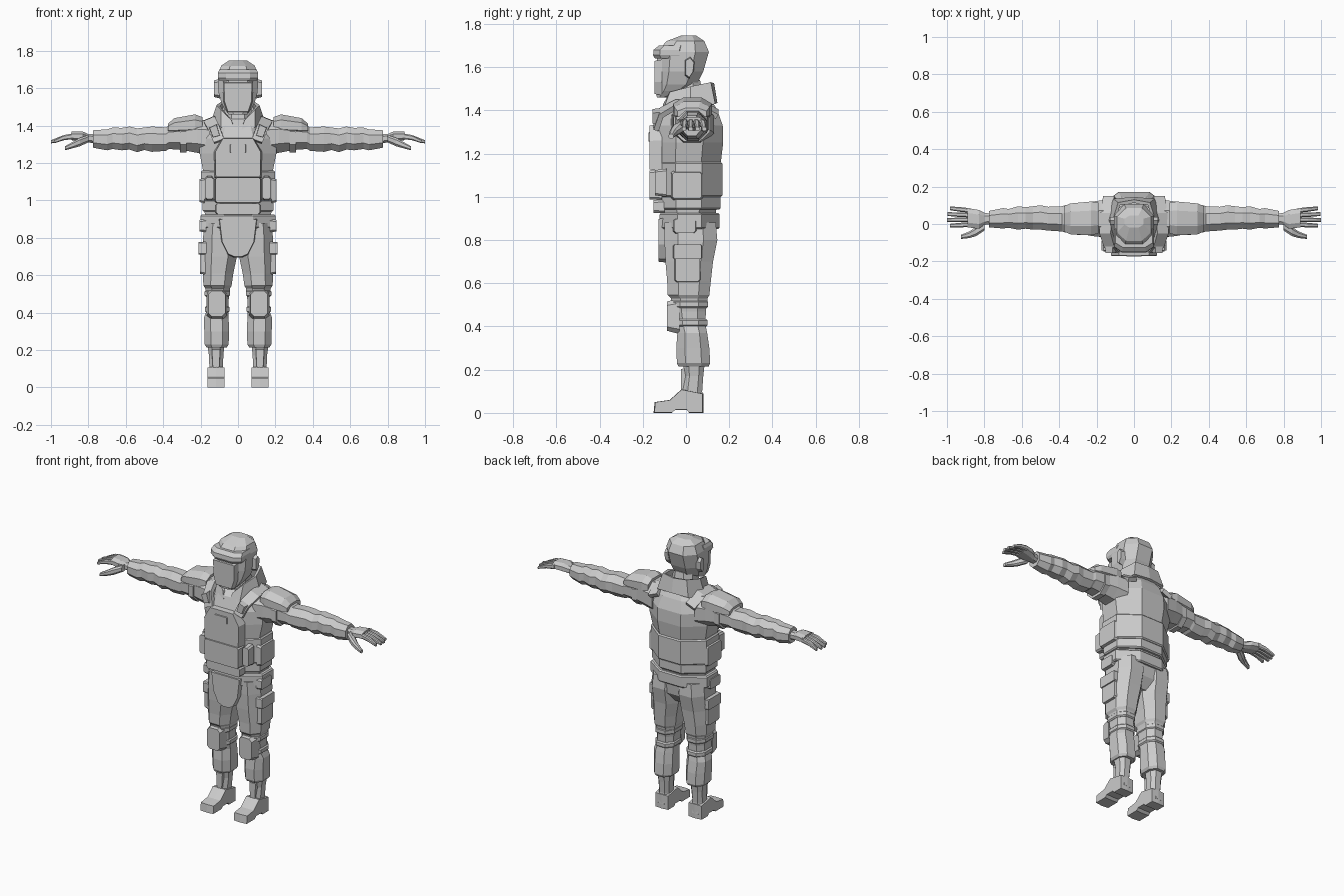
import bpy, bmesh
from mathutils import Vector

cloth = bpy.data.materials.new("plain grey")
cloth.diffuse_color = (0.6, 0.6, 0.6, 1)


def finish(name, bm, mirror=False, solid=0):
    bmesh.ops.recalc_face_normals(bm, faces=bm.faces)
    me = bpy.data.meshes.new(name)
    bm.to_mesh(me)
    bm.free()
    me.materials.append(cloth)
    ob = bpy.data.objects.new(name, me)
    bpy.context.collection.objects.link(ob)
    if mirror:
        m = ob.modifiers.new("mirror", 'MIRROR')
        m.use_clip = True
    if solid:
        s = ob.modifiers.new("thickness", 'SOLIDIFY')
        s.thickness = solid
        s.offset = -1
    return ob


def place(axis, t, a, b):
    """Point at t along the axis; a and b are the other two coordinates in order."""
    return {'x': (t, a, b), 'y': (a, t, b), 'z': (a, b, t)}[axis]


def loft(name, axis, rings, cut=0.28, mirror=False):
    """Chamfered-rectangle sections: (t, a0, a1, b0, b1)."""
    bm = bmesh.new()
    loops = []
    for t, a0, a1, b0, b1 in rings:
        c, d = (a1 - a0) * cut, (b1 - b0) * cut
        pts = [(a0 + c, b0), (a1 - c, b0), (a1, b0 + d), (a1, b1 - d),
               (a1 - c, b1), (a0 + c, b1), (a0, b1 - d), (a0, b0 + d)]
        loops.append([bm.verts.new(place(axis, t, a, b)) for a, b in pts])
    for p, q in zip(loops, loops[1:]):
        for i in range(8):
            j = (i + 1) % 8
            bm.faces.new((p[i], p[j], q[j], q[i]))
    bm.faces.new(loops[0])
    bm.faces.new(loops[-1])
    return finish(name, bm, mirror)


def band(name, z0, z1, box, cut=0.28, mirror=False):
    """Strap or belt with slightly bevelled edges."""
    x0, x1, y0, y1 = box
    e = 0.007
    inner = (x0 + e, x1 - e, y0 + e, y1 - e)
    return loft(name, 'z', [(z0, *inner), (z0 + e, *box), (z1 - e, *box), (z1, *inner)],
                cut, mirror)


def plate(name, axis, pts, lo, hi, mirror=False, taper=0.9):
    """Outline extruded from lo to hi, the hi face drawn in a little."""
    bm = bmesh.new()
    ca = sum(p[0] for p in pts) / len(pts)
    cb = sum(p[1] for p in pts) / len(pts)
    p = [bm.verts.new(place(axis, lo, a, b)) for a, b in pts]
    q = [bm.verts.new(place(axis, hi, ca + (a - ca) * taper, cb + (b - cb) * taper))
         for a, b in pts]
    for i in range(len(pts)):
        j = (i + 1) % len(pts)
        bm.faces.new((p[i], p[j], q[j], q[i]))
    bm.faces.new(p)
    bm.faces.new(q)
    return finish(name, bm, mirror)


def rect(a0, a1, b0, b1, c=0.01):
    return [(a0 + c, b0), (a1 - c, b0), (a1, b0 + c), (a1, b1 - c),
            (a1 - c, b1), (a0 + c, b1), (a0, b1 - c), (a0, b0 + c)]


def strip(name, top, bottom, solid):
    """Sheet between two edges, thickened and mirrored."""
    bm = bmesh.new()
    a = [bm.verts.new(p) for p in top]
    b = [bm.verts.new(p) for p in bottom]
    for i in range(len(a) - 1):
        bm.faces.new((a[i], b[i], b[i + 1], a[i + 1]))
    return finish(name, bm, True, solid)


# Head, brow band, face mask and ears
loft("head", 'z', [(1.46, -.05, .05, -.135, -.09), (1.49, -.072, .072, -.138, 0),
                   (1.52, -.088, .088, -.138, .05), (1.58, -.105, .105, -.135, .08),
                   (1.67, -.108, .108, -.135, .106), (1.72, -.09, .09, -.09, .085),
                   (1.747, -.05, .05, -.02, .045)], 0.26)
loft("brow_band", 'z', [(1.64, -.1, .1, -.144, 0), (1.655, -.108, .108, -.152, 0),
                        (1.68, -.108, .108, -.15, 0), (1.70, -.1, .1, -.125, 0)], 0.2)
plate("face_mask", 'y', [(-.058, 1.47), (.058, 1.47), (.078, 1.53), (.08, 1.635),
                         (-.08, 1.635), (-.078, 1.53)], -.11, -.145, taper=.93)
plate("ear", 'x', [(-.005, 1.56), (.015, 1.545), (.035, 1.575), (.04, 1.625),
                   (.02, 1.65), (-.005, 1.635)], .095, .127, True, .85)

# Neck and open collar
loft("neck", 'z', [(1.36, -.09, .09, -.08, .1), (1.54, -.065, .065, -.06, .065)])
strip("collar", [(.035, -.105, 1.43), (.09, -.075, 1.485), (.115, .02, 1.51),
                 (.085, .115, 1.53), (0, .13, 1.525)],
      [(.015, -.12, 1.37), (.09, -.11, 1.39), (.15, .02, 1.40),
       (.11, .135, 1.43), (0, .145, 1.435)], .018)

# Jacket body
loft("torso", 'z', [(.90, -.175, .175, -.115, .135), (1.02, -.185, .185, -.135, .15),
                    (1.15, -.185, .185, -.14, .16), (1.25, -.205, .205, -.14, .172),
                    (1.33, -.205, .205, -.135, .17), (1.40, -.17, .17, -.11, .145),
                    (1.445, -.10, .10, -.06, .12)], 0.3)
band("waist_wrap", 1.0, 1.16, (-.197, .197, -.142, .168), .3)
band("waist_hem", .94, 1.005, (-.19, .19, -.136, .16), .3)
band("belt", .85, .925, (-.2, .2, -.122, .155), .3)

# Chest armour, pouch, badge and shoulder straps
plate("chest_plate", 'y', [(-.125, 1.12), (.125, 1.12), (.128, 1.26), (.085, 1.335),
                           (-.085, 1.335), (-.128, 1.26)], -.11, -.168, taper=.95)
plate("belly_plate", 'y', rect(-.125, .125, .985, 1.125), -.11, -.17, taper=.96)
plate("lower_plate", 'y', rect(-.12, .12, .925, .985), -.1, -.15, taper=.97)
plate("badge", 'y', rect(-.045, .045, 1.255, 1.3, .003), -.165, -.174)
plate("side_pouch", 'x', rect(-.07, .08, .985, 1.12), .18, .207, True)
plate("front_side_pouch", 'y', rect(.13, .175, 1.0, 1.13), -.09, -.143, True)
strip("shoulder_strap", [(.075, -.152, 1.33), (.105, -.125, 1.41), (.125, -.05, 1.45),
                         (.12, .06, 1.455), (.105, .15, 1.405)],
      [(.13, -.15, 1.31), (.16, -.125, 1.38), (.185, -.05, 1.425),
       (.18, .06, 1.43), (.165, .15, 1.38)], .025)
plate("strap_buckle", 'y', [(.095, 1.345), (.135, 1.335), (.155, 1.39), (.115, 1.41)],
      -.12, -.155, True)

# Sleeves with fabric folds
loft("sleeve", 'x', [(.15, -.07, .13, 1.24, 1.43), (.22, -.065, .12, 1.255, 1.43),
                     (.30, -.05, .105, 1.27, 1.41), (.37, -.045, .10, 1.275, 1.40),
                     (.385, -.04, .095, 1.265, 1.39), (.46, -.035, .092, 1.26, 1.395),
                     (.50, -.03, .10, 1.27, 1.39), (.54, -.03, .095, 1.258, 1.385),
                     (.58, -.025, .09, 1.272, 1.395), (.62, -.03, .095, 1.268, 1.388),
                     (.67, -.02, .08, 1.275, 1.39), (.70, -.024, .085, 1.268, 1.38),
                     (.775, -.018, .07, 1.282, 1.375)], .28, True)
loft("shoulder_pad", 'x', [(.19, -.05, .115, 1.36, 1.445), (.23, -.06, .12, 1.35, 1.46),
                           (.34, -.055, .11, 1.35, 1.44), (.375, -.04, .095, 1.36, 1.41)],
     .27, True)
loft("upper_arm_strap", 'x', [(.275, -.06, .11, 1.255, 1.415), (.31, -.057, .11, 1.255, 1.41)],
     .28, True)

# Hands
loft("palm", 'x', [(.765, .0, .055, 1.305, 1.355), (.80, -.005, .06, 1.31, 1.355),
                   (.83, -.025, .075, 1.315, 1.368), (.89, -.018, .085, 1.322, 1.368)],
     .25, True)
for i, tip in enumerate((.985, 1.0, .998, .985)):
    y, w = -.015 + i * .025, -.022 + i * .031
    loft(f"finger_{i + 1}", 'x', [(.875, y, y + .024, 1.328, 1.36),
                                  (.93, (y + w) / 2, (y + w) / 2 + .025, 1.322, 1.35),
                                  (tip, w + .003, w + .023, 1.305, 1.322)], .22, True)
loft("thumb", 'x', [(.80, -.035, .01, 1.31, 1.35), (.845, -.065, -.015, 1.29, 1.335),
                    (.88, -.075, -.04, 1.28, 1.315), (.925, -.08, -.058, 1.268, 1.29)],
     .25, True)

# Trousers
loft("hips", 'z', [(.72, -.06, .06, -.07, .085), (.78, -.14, .14, -.095, .13),
                   (.87, -.18, .18, -.105, .14)], .25)
loft("trouser_leg", 'z', [(.215, .06, .168, -.035, .105), (.23, .05, .178, -.042, .112),
                          (.30, .048, .18, -.045, .108), (.37, .05, .183, -.04, .098),
                          (.41, .052, .168, -.05, .09), (.47, .05, .168, -.06, .092),
                          (.53, .042, .175, -.07, .10), (.545, .034, .185, -.085, .108),
                          (.61, .025, .188, -.087, .115), (.70, .006, .188, -.095, .125),
                          (.80, .002, .187, -.10, .145), (.88, .002, .18, -.10, .138)],
     .26, True)
plate("groin_flap", 'y', [(-.105, .905), (-.09, .78), (-.055, .71), (-.02, .695), (.02, .695),
                          (.055, .71), (.09, .78), (.105, .905)], -.085, -.128, taper=.94)
plate("thigh_pocket", 'x', rect(-.055, .07, .60, .76), .16, .202, True)
plate("pocket_flap", 'x', rect(-.06, .075, .71, .78, .006), .16, .21, True, .95)
plate("hip_pouch", 'x', rect(-.06, .05, .83, .9), .17, .205, True)

# Knee pads and straps
band("knee_strap_upper", .485, .52, (.043, .178, -.072, .102), .26, True)
band("knee_strap_lower", .40, .435, (.045, .176, -.058, .1), .26, True)
plate("knee_pad", 'y', rect(.058, .168, .365, .53, .022), -.03, -.088, True, .82)

# Boots with sole arch
loft("boot_shaft", 'z', [(.03, .077, .162, -.03, .08), (.10, .082, .153, -.015, .075),
                         (.17, .078, .155, -.005, .08), (.24, .072, .165, -.015, .088)],
     .25, True)
plate("boot_tongue", 'y', [(.1, .08), (.135, .08), (.142, .21), (.093, .21)], .02, -.022, True)
foot = [(-.15, 0), (-.065, 0), (-.05, .014), (.005, .014), (.015, 0), (.08, 0),
        (.08, .09), (-.02, .11), (-.075, .06), (-.145, .05)]
plate("boot_foot_outer", 'x', foot, .117, .164, True, .97)
plate("boot_foot_inner", 'x', foot, .117, .073, True, .97)
